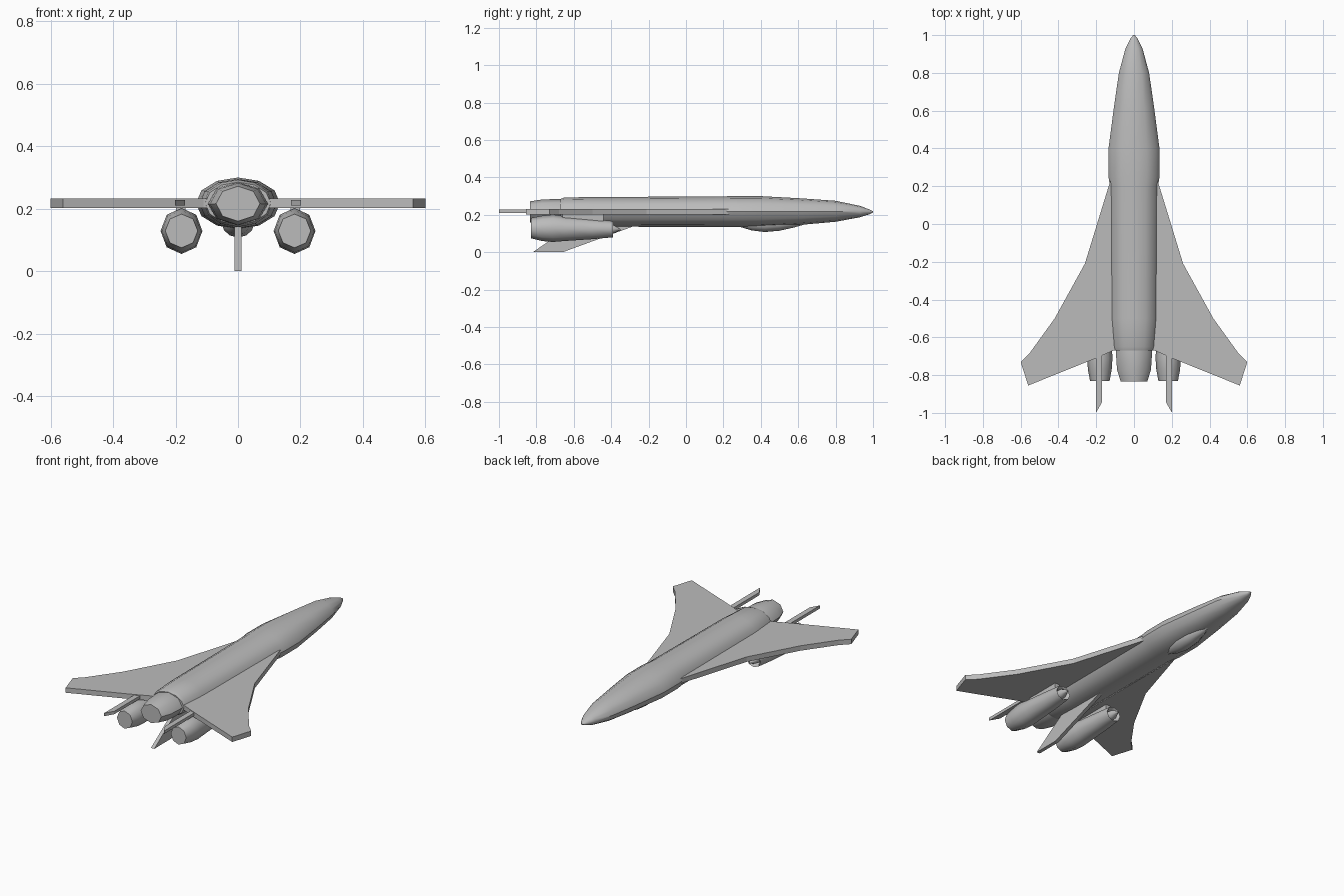
import bpy, bmesh, math

if "Cube" in bpy.data.objects:
    bpy.data.objects.remove(bpy.data.objects["Cube"], do_unlink=True)

grey = bpy.data.materials.new("hull_grey")
grey.use_nodes = True
colour = (0.5, 0.5, 0.5, 1)
grey.diffuse_color = colour
grey.node_tree.nodes["Principled BSDF"].inputs["Base Color"].default_value = colour


def finish(name, bm, smooth=None):
    bmesh.ops.recalc_face_normals(bm, faces=bm.faces)
    mesh = bpy.data.meshes.new(name)
    bm.to_mesh(mesh)
    bm.free()
    mesh.materials.append(grey)
    ob = bpy.data.objects.new(name, mesh)
    bpy.context.collection.objects.link(ob)
    if smooth:
        bpy.ops.object.select_all(action="DESELECT")
        ob.select_set(True)
        bpy.context.view_layer.objects.active = ob
        bpy.ops.object.shade_smooth_by_angle(angle=math.radians(smooth))
    return ob


def loft(name, sections, sides, x=0, smooth=40):
    """Join elliptical rings given as (y, half width, bottom z, top z)."""
    bm = bmesh.new()
    rings = []
    for y, half, low, high in sections:
        ring = []
        for i in range(sides):
            a = math.tau * i / sides
            z = (low + high) / 2 + math.cos(a) * (high - low) / 2
            ring.append(bm.verts.new((x + half * math.sin(a), y, z)))
        rings.append(ring)
    for r, s in zip(rings, rings[1:]):
        for i in range(sides):
            j = (i + 1) % sides
            bm.faces.new((r[i], r[j], s[j], s[i]))
    bm.faces.new(rings[0])
    bm.faces.new(rings[-1])
    return finish(name, bm, smooth)


def plate(name, outline, low, high, upright=False, side=1):
    """Extrude an outline: (x, y) between heights, or (y, z) between x limits."""
    bm = bmesh.new()
    layers = []
    for d in (low, high):
        layers.append([bm.verts.new((side * d, a, b) if upright else (side * a, b, d))
                       for a, b in outline])
    bottom, top = layers
    bm.faces.new(bottom)
    bm.faces.new(top)
    for i in range(len(outline)):
        j = (i + 1) % len(outline)
        bm.faces.new((bottom[i], bottom[j], top[j], top[i]))
    return finish(name, bm)


# Fuselage, rear nozzle and belly blister
loft("fuselage", [
    (-0.67, 0.105, 0.15, 0.285), (-0.65, 0.11, 0.142, 0.293), (-0.5, 0.123, 0.137, 0.295),
    (0.2, 0.127, 0.135, 0.299), (0.25, 0.135, 0.135, 0.3), (0.4, 0.135, 0.135, 0.3),
    (0.62, 0.106, 0.147, 0.288), (0.8, 0.08, 0.163, 0.275), (0.93, 0.045, 0.187, 0.248),
    (0.98, 0.02, 0.203, 0.229), (1.0, 0.004, 0.212, 0.219)], 12)
loft("rear_nozzle", [
    (-0.835, 0.07, 0.16, 0.272), (-0.77, 0.09, 0.148, 0.282),
    (-0.68, 0.096, 0.146, 0.285), (-0.64, 0.096, 0.15, 0.28)], 8, smooth=50)
loft("belly_blister", [
    (0.28, 0.01, 0.138, 0.2), (0.35, 0.04, 0.117, 0.2), (0.42, 0.052, 0.108, 0.2),
    (0.5, 0.048, 0.115, 0.2), (0.58, 0.03, 0.133, 0.2), (0.64, 0.008, 0.15, 0.2)], 12)

# Swept fin under the tail
plate("ventral_fin", [(-0.66, 0), (-0.82, 0), (-0.6, 0.15), (-0.25, 0.15)],
      -0.011, 0.011, upright=True)

for label, side in (("left", 1), ("right", -1)):
    # Wing and tail boom
    plate(label + "_wing", [
        (0.05, 0.23), (0.125, 0.23), (0.26, -0.21), (0.42, -0.5), (0.55, -0.68),
        (0.6, -0.73), (0.56, -0.855), (0.2, -0.71), (0.11, -0.67), (0.05, -0.66)],
        0.202, 0.232, side=side)
    plate(label + "_tail_boom", [(0.17, -0.62), (0.202, -0.62), (0.202, -1), (0.17, -0.945)],
          0.21, 0.228, side=side)
    # Engine pod, hollow intake with spike, and pylon
    cx = 0.181 * side
    loft(label + "_engine", [
        (-0.83, 0.052, 0.075, 0.183), (-0.77, 0.063, 0.06, 0.195), (-0.71, 0.067, 0.055, 0.202),
        (-0.65, 0.064, 0.06, 0.192), (-0.5, 0.056, 0.07, 0.178), (-0.39, 0.047, 0.08, 0.167),
        (-0.395, 0.041, 0.085, 0.162), (-0.44, 0.035, 0.09, 0.157)], 8, cx, 50)
    loft(label + "_intake_spike", [
        (-0.45, 0.03, 0.095, 0.152), (-0.39, 0.025, 0.1, 0.147), (-0.35, 0.003, 0.118, 0.124)],
        8, cx, 50)
    plate(label + "_pylon", [(-0.66, 0.17), (-0.44, 0.155), (-0.44, 0.21), (-0.66, 0.21)],
          0.168, 0.198, upright=True, side=side)
